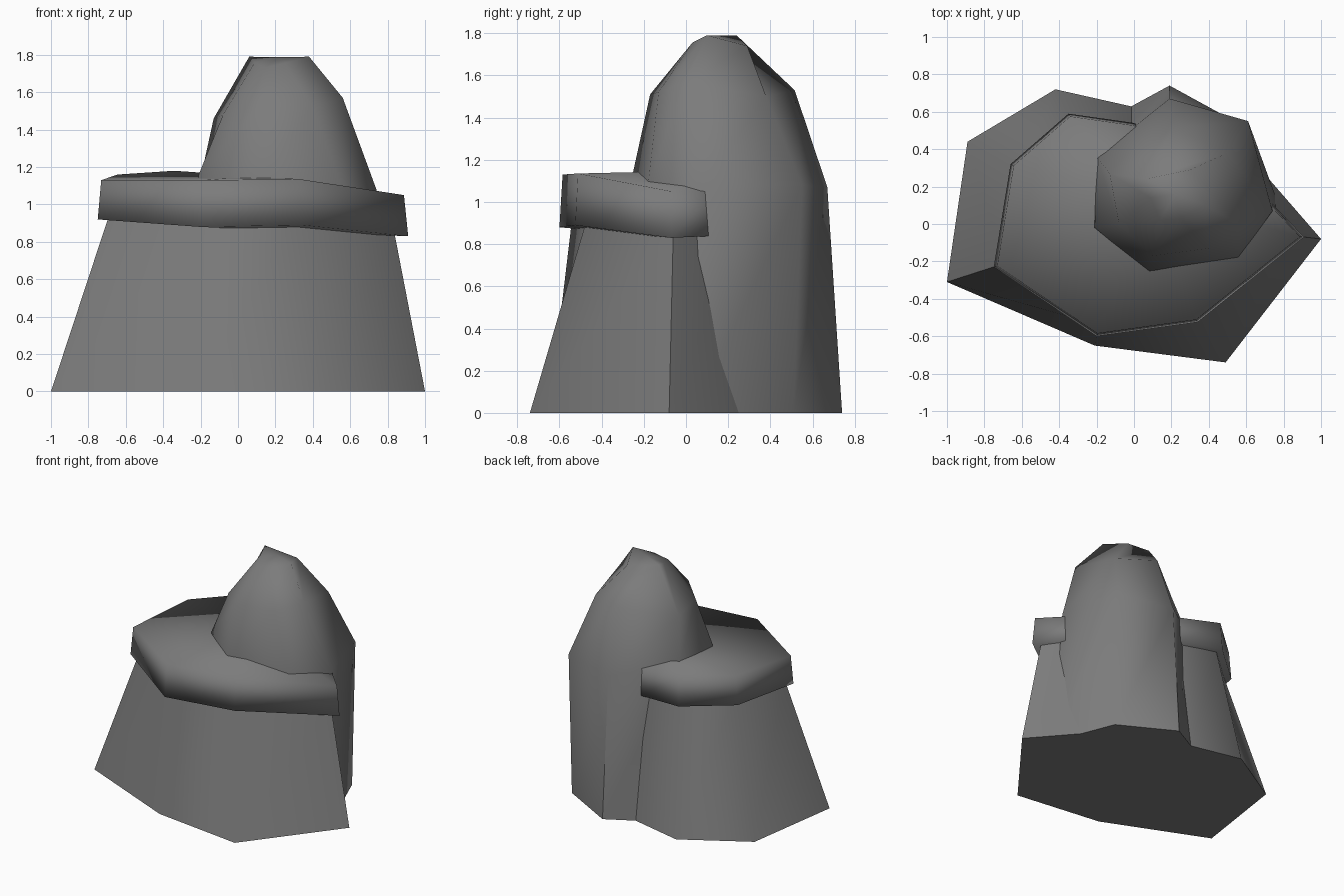
import bpy, bmesh, math

if "Cube" in bpy.data.objects:
    bpy.data.objects.remove(bpy.data.objects["Cube"])

stone = bpy.data.materials.new("grey stone")
stone.diffuse_color = (0.2, 0.2, 0.2, 1)
stone.use_nodes = True
stone.node_tree.nodes["Principled BSDF"].inputs["Base Color"].default_value = stone.diffuse_color


def loft(name, rings, centre=None, angle=55):
    """Skin closed rings of (x, y, z) points, capped at both ends."""
    bm = bmesh.new()
    loops = [[bm.verts.new(p) for p in ring] for ring in rings]
    n = len(rings[0])
    for a, b in zip(loops, loops[1:]):
        for i in range(n):
            j = (i + 1) % n
            bm.faces.new((a[i], a[j], b[j], b[i]))
    bm.faces.new(loops[0][::-1])
    if centre:
        c = bm.verts.new(centre)
        for i in range(n):
            bm.faces.new((loops[-1][i], loops[-1][(i + 1) % n], c))
    else:
        bm.faces.new(loops[-1])
    bmesh.ops.remove_doubles(bm, verts=bm.verts, dist=0.002)
    bmesh.ops.recalc_face_normals(bm, faces=bm.faces)
    me = bpy.data.meshes.new(name)
    bm.to_mesh(me)
    bm.free()
    me.materials.append(stone)
    ob = bpy.data.objects.new(name, me)
    bpy.context.collection.objects.link(ob)
    bpy.ops.object.select_all(action='DESELECT')
    ob.select_set(True)
    bpy.context.view_layer.objects.active = ob
    bpy.ops.object.shade_smooth_by_angle(angle=math.radians(angle))
    return ob


# Tapered lower rock, running into the spire at the back right
base = [(-1, -.31), (-.21, -.65), (.49, -.74), (1, -.08),
        (.60, .38), (.12, .60), (-.02, .63), (-.42, .72), (-.89, .44)]
upper = [(-.69, -.21, .94), (-.19, -.54, .92), (.30, -.47, .92), (.83, -.06, .88),
         (.55, .28, .9), (.2, .45, .92), (0, .49, .93), (-.33, .54, .96), (-.61, .29, .96)]
loft("lower_rock", [[(x, y, 0) for x, y in base], upper])

# Overhanging slab: outline with bottom and top heights
slab = [(-.75, -.23, .92, 1.13), (-.2, -.6, .88, 1.13), (.34, -.525, .89, 1.135),
        (.91, -.07, .83, 1.05), (.70, .15, .84, 1.05), (.3, .4, .88, 1.08),
        (0, .54, .92, 1.12), (-.35, .59, .95, 1.18), (-.66, .32, .94, 1.16)]
loft("slab", [[(x, y, b) for x, y, b, t in slab],
              [(x * .975, y * .975, t) for x, y, b, t in slab]],
     centre=(.1, .15, 1.15), angle=180)

# Tall spire, seven sided, four rings
foot = [(.1, -.28), (.6, -.2), (.80, .03), (.61, .51), (.19, .74), (-.27, .49), (-.25, 0)]
middle = [(.08, -.26, 1.1), (.56, -.18, 1.08), (.74, .07, 1.08), (.61, .55, 1.08),
          (.19, .67, 1.07), (-.2, .36, 1.14), (-.21, -.02, 1.16)]
shoulder = [(.1, -.17, 1.51), (.40, -.13, 1.52), (.56, 0, 1.57), (.5, .38, 1.5),
            (.21, .515, 1.53), (-.13, .27, 1.46), (-.08, 0, 1.48)]
tip = [(.14, .02, 1.73), (.25, .03, 1.755), (.38, .1, 1.79), (.3, .29, 1.74),
       (.06, .24, 1.79), (.06, .24, 1.79), (.09, .14, 1.76)]
loft("spire", [[(x, y, 0) for x, y in foot], middle, shoulder, tip],
     centre=(.22, .16, 1.788))
